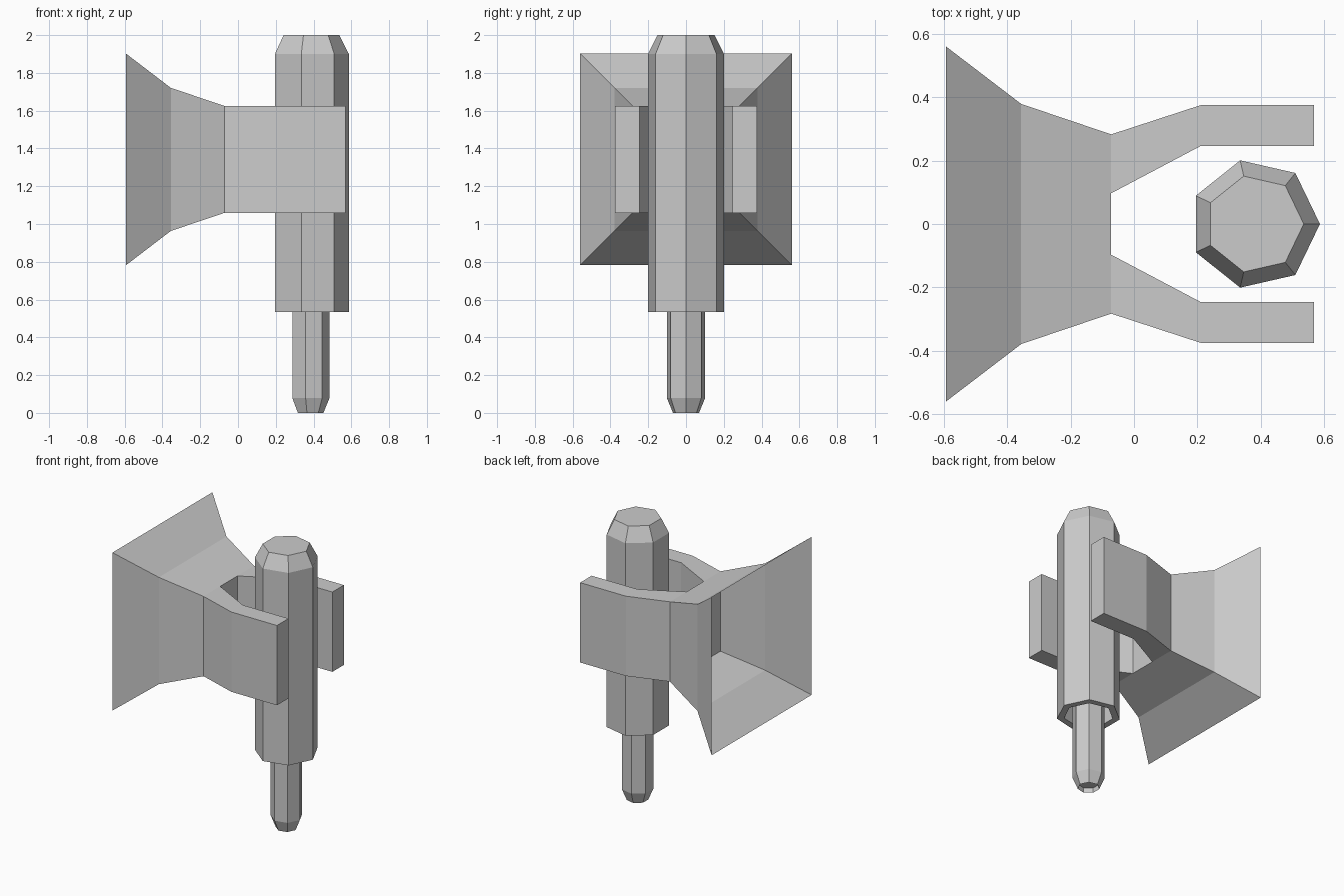
import bpy
from math import cos, sin, tau

if "Cube" in bpy.data.objects:
    bpy.data.objects.remove(bpy.data.objects["Cube"])


def loft(name, rings, cap_start=True, cap_end=True, skip=()):
    """Skin a list of equal-length point rings; 'skip' leaves out side strips."""
    n = len(rings[0])
    verts = [p for ring in rings for p in ring]
    faces = []
    for k in range(len(rings) - 1):
        for i in range(n):
            if i in skip:
                continue
            j = (i + 1) % n
            faces.append((k * n + i, k * n + j, (k + 1) * n + j, (k + 1) * n + i))
    if cap_start:
        faces.append(tuple(reversed(range(n))))
    if cap_end:
        faces.append(tuple(range(len(verts) - n, len(verts))))
    mesh = bpy.data.meshes.new(name)
    mesh.from_pydata(verts, [], faces)
    mesh.update()
    obj = bpy.data.objects.new(name, mesh)
    bpy.context.collection.objects.link(obj)
    return obj


def turned(name, profile, sides=7, cx=0.381):
    """Seven-sided turned post from (radius, height) pairs."""
    return loft(name, [[(cx + r * cos(tau * i / sides), r * sin(tau * i / sides), z)
                        for i in range(sides)] for r, z in profile])


# Main post with bevelled top and a recess underneath
turned("post", [(0.16, 0.735), (0.16, 0.535), (0.206, 0.535),
                (0.206, 1.90), (0.155, 2.0)])

# Thin lower pin with tapered, slightly hollowed tip
turned("lower_pin", [(0.071, 0.035), (0.071, 0.0), (0.104, 0.08), (0.104, 0.735)])

# Hollow square flared mount, open at the wide end
CZ = 1.342
loft("flared_mount",
     [[(x, sy * h, CZ + sz * h) for sy, sz in ((-1, -1), (1, -1), (1, 1), (-1, 1))]
      for x, h in ((-0.593, 0.56), (-0.356, 0.379), (-0.072, 0.283))],
     cap_start=False)

# Fork arms on each side of the post, open where they join the mount
outline = [(-0.072, 0.097), (0.21, 0.246), (0.568, 0.246),
           (0.568, 0.375), (0.21, 0.375), (-0.072, 0.283)]
for side, label in ((1, "back"), (-1, "front")):
    pts = [(x, side * y) for x, y in outline]
    if side < 0:
        pts.reverse()
    loft(label + "_fork_arm",
         [[(x, y, z) for x, y in pts] for z in (CZ - 0.283, CZ + 0.283)], skip=(5,))
